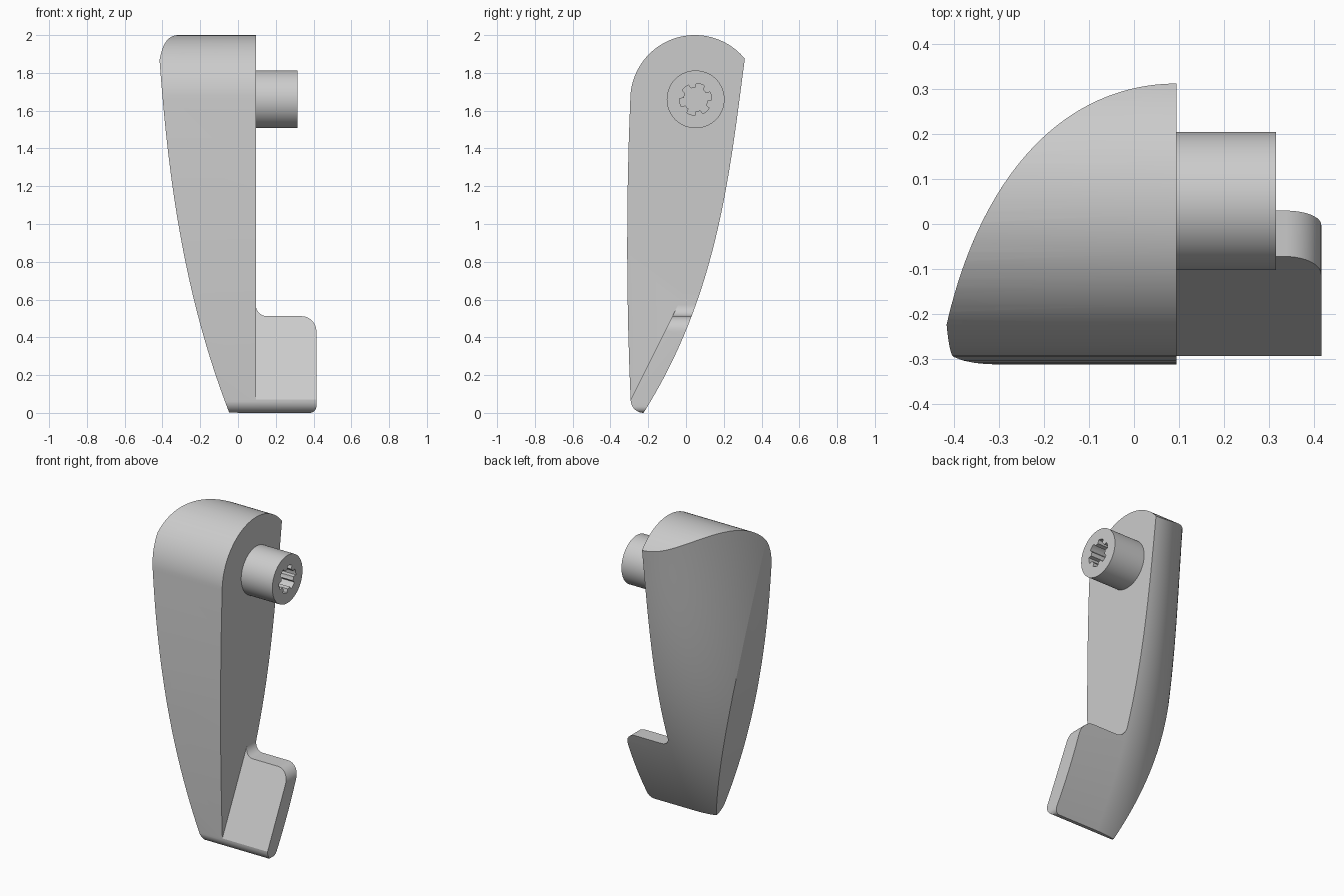
import bpy
import bmesh
from math import sin, cos, pi, sqrt, radians

if "Cube" in bpy.data.objects:
    bpy.data.objects.remove(bpy.data.objects["Cube"], do_unlink=True)

grey = bpy.data.materials.new("plain grey")
grey.use_nodes = True
grey.diffuse_color = (0.6, 0.6, 0.6, 1)
grey.node_tree.nodes["Principled BSDF"].inputs["Base Color"].default_value = (0.6, 0.6, 0.6, 1)


def loft(name, rings):
    """Closed solid through rings that share one vertex count."""
    bm = bmesh.new()
    loops = [[bm.verts.new(p) for p in ring] for ring in rings]
    n = len(loops[0])
    for a, b in zip(loops, loops[1:]):
        for i in range(n):
            j = (i + 1) % n
            bm.faces.new((a[i], a[j], b[j], b[i]))
    bm.faces.new(loops[0][::-1])
    bm.faces.new(loops[-1])
    bmesh.ops.recalc_face_normals(bm, faces=bm.faces)
    mesh = bpy.data.meshes.new(name)
    bm.to_mesh(mesh)
    bm.free()
    mesh.materials.append(grey)
    ob = bpy.data.objects.new(name, mesh)
    bpy.context.collection.objects.link(ob)
    return ob


def prism_x(name, yz, x0, x1):
    return loft(name, [[(x, y, z) for y, z in yz] for x in (x0, x1)])


def prism_y(name, xz, y0, y1):
    return loft(name, [[(x, y, z) for x, z in xz] for y in (y0, y1)])


def arc(cx, cy, r, a0, a1, n):
    angles = [radians(a0 + (a1 - a0) * i / n) for i in range(n + 1)]
    return [(cx + r * cos(a), cy + r * sin(a)) for a in angles]


def through(points, t):
    """Smooth polynomial through a few points."""
    total = 0
    for i, (ti, v) in enumerate(points):
        for j, (tj, _) in enumerate(points):
            if i != j:
                v *= (t - tj) / (ti - tj)
        total += v
    return total


def cut(ob, cutter, operation):
    bpy.context.view_layer.objects.active = ob
    mod = ob.modifiers.new("cut", 'BOOLEAN')
    mod.operation = operation
    mod.solver = 'EXACT'
    mod.object = cutter
    bpy.ops.object.modifier_apply(modifier=mod.name)
    bpy.data.objects.remove(cutter, do_unlink=True)


def smooth(ob):
    bpy.ops.object.select_all(action='DESELECT')
    ob.select_set(True)
    bpy.context.view_layer.objects.active = ob
    bpy.ops.object.shade_smooth_by_angle(angle=radians(28))


# Handle body: a curved back, flatter toward the toe, trimmed by a bowed side
FACE = 0.094
BACK = [(0, -0.225), (0.51, 0.029), (1.1, 0.195), (1.88, 0.312)]
SIDE = [(0, -0.046), (0.5, -0.208), (1.1, -0.332), (1.85, -0.414)]
WIDTH, DROP = 0.537, 0.778
STEPS = 32
rings = []
for k in range(49):
    z = -0.03 + 2.1 * k / 48
    yb, xl = through(BACK, z), through(SIDE, z)
    drop = DROP * (0.6 + 0.4 * z / 1.85)
    ring = [(0.45, yb, z)]
    for i in range(STEPS + 1):
        u = (FACE - xl) / WIDTH * sin(pi / 2 * i / STEPS)
        ring.append((FACE - WIDTH * u, yb - drop * (1 - sqrt(1 - u * u)), z))
    ring += [(xl, -0.4, z), (0.45, -0.4, z)]
    rings.append(ring)
handle = loft("handle_body", rings)

# Side outline: round top, gently bowed front, rounded toe
outline = arc(0.047, 1.658, 0.342, 180, 0, 48)
outline += [(0.389, 0), (-0.225, 0)]
outline += arc(-0.225, 0.068, 0.068, -90, -180, 8)[1:]
bow = [(0.068, -0.293), (1.0, -0.311), (1.66, -0.295)]
outline += [(through(bow, z), z) for z in (0.25, 0.45, 0.65, 0.85, 1.05, 1.25, 1.45)]
cut(handle, prism_x("outline_cutter", outline, -0.7, 0.7), 'INTERSECT')

# Foot plate: rounded outline left standing beside the body
tab = [(FACE, 2.3)] + arc(FACE + 0.06, 0.572, 0.06, 180, 270, 8)
tab += arc(0.335, 0.432, 0.08, 90, 0, 10)
tab += arc(0.38, 0.035, 0.035, 0, -90, 6)
tab += [(0.38, -0.2), (0.7, -0.2), (0.7, 2.3)]
cut(handle, prism_y("tab_cutter", tab, -0.8, 0.8), 'DIFFERENCE')

# Sloping front of the foot plate
slope = [(-0.294, 0.068), (0.22, 1.096), (-0.8, 1.096), (-0.8, 0.068)]
cut(handle, prism_x("slope_cutter", slope, FACE, 0.8), 'DIFFERENCE')
smooth(handle)

# Pivot shaft with a lobed socket in its end
AXIS = (0.051, 1.66)
shaft = prism_x("pivot_shaft", arc(*AXIS, 0.153, 0, 354.375, 63), FACE - 0.03, 0.315)
socket = []
LOBES = 6
for k in range(LOBES):
    mid = 360 / LOBES * k + 12
    socket += arc(*AXIS, 0.085, mid - 15, mid + 15, 4)
    socket += arc(*AXIS, 0.063, mid + 19, mid + 41, 3)
cut(shaft, prism_x("socket_cutter", socket, 0.15, 0.4), 'DIFFERENCE')
smooth(shaft)
